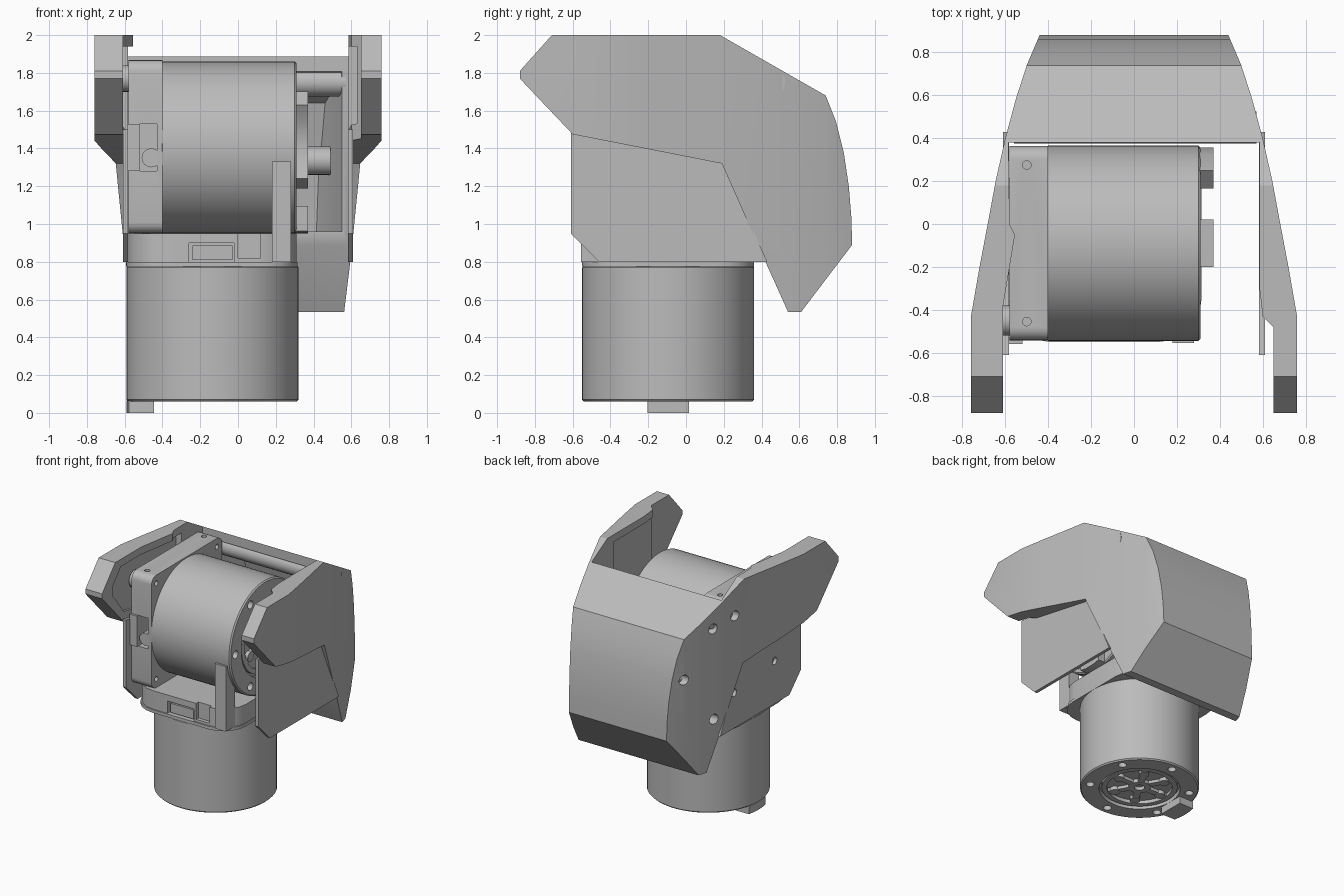
import bpy, bmesh, math
from mathutils import Matrix, Vector

if "Cube" in bpy.data.objects:
    bpy.data.objects.remove(bpy.data.objects["Cube"])

grey = bpy.data.materials.new("mid_grey")
grey.diffuse_color = (0.5, 0.5, 0.5, 1)
grey.use_nodes = True
grey.node_tree.nodes["Principled BSDF"].inputs["Base Color"].default_value = grey.diffuse_color


def finish(name, bm):
    bmesh.ops.remove_doubles(bm, verts=bm.verts, dist=1e-5)
    bmesh.ops.recalc_face_normals(bm, faces=bm.faces)
    me = bpy.data.meshes.new(name)
    bm.to_mesh(me)
    bm.free()
    me.materials.append(grey)
    ob = bpy.data.objects.new(name, me)
    bpy.context.collection.objects.link(ob)
    return ob


def prism(name, pts, axis, a, b):
    """Extrude a 2D outline along an axis: x takes (y, z), y takes (x, z), z takes (x, y)."""
    put = {'x': lambda p, t: (t, p[0], p[1]), 'y': lambda p, t: (p[0], t, p[1]),
           'z': lambda p, t: (p[0], p[1], t)}[axis]
    bm = bmesh.new()
    lo = [bm.verts.new(put(p, a)) for p in pts]
    hi = [bm.verts.new(put(p, b)) for p in pts]
    bm.faces.new(lo)
    bm.faces.new(hi)
    for i in range(len(pts)):
        j = (i + 1) % len(pts)
        bm.faces.new((lo[i], lo[j], hi[j], hi[i]))
    return finish(name, bm)


def box(name, x0, x1, y0, y1, z0, z1):
    return prism(name, [(x0, y0), (x1, y0), (x1, y1), (x0, y1)], 'z', z0, z1)


def rod(name, axis, cu, cv, r, a, b, n=24):
    pts = [(cu + r * math.cos(2 * math.pi * i / n), cv + r * math.sin(2 * math.pi * i / n)) for i in range(n)]
    return prism(name, pts, axis, a, b)


def lathe(name, profile, n=72):
    bm = bmesh.new()
    vs = [bm.verts.new((r, 0, z)) for r, z in profile]
    es = [bm.edges.new(e) for e in zip(vs, vs[1:])]
    bmesh.ops.spin(bm, geom=vs + es, cent=(0, 0, 0), axis=(0, 0, 1), angle=2 * math.pi, steps=n)
    return finish(name, bm)


def rounded(u0, u1, v0, v1, r, n=5):
    pts = []
    for cu, cv, q in ((u1 - r, v1 - r, 0), (u0 + r, v1 - r, 1), (u0 + r, v0 + r, 2), (u1 - r, v0 + r, 3)):
        for i in range(n + 1):
            t = (q + i / n) * math.pi / 2
            pts.append((cu + r * math.cos(t), cv + r * math.sin(t)))
    return pts


def boolean(ob, cutter, op='DIFFERENCE'):
    m = ob.modifiers.new("cut", 'BOOLEAN')
    m.operation, m.object, m.solver = op, cutter, 'EXACT'
    bpy.context.view_layer.objects.active = ob
    bpy.ops.object.modifier_apply(modifier=m.name)
    bpy.data.objects.remove(cutter)


# --- cover: side profile intersected with the tapered plan outline
side = [(-0.6, 1.475), (-0.88, 1.77), (-0.88, 1.81), (-0.71, 2.0), (0.18, 2.0), (0.74, 1.68),
        (0.795, 1.54), (0.835, 1.38), (0.862, 1.2), (0.875, 1.04), (0.88, 0.89), (0.61, 0.535),
        (0.54, 0.535), (0.38, 0.89), (0.19, 1.32)]
half = [(0.44, 0.88), (0.5, 0.74), (0.55, 0.585), (0.6, 0.4), (0.645, 0.2), (0.682, 0),
        (0.72, -0.2), (0.76, -0.43), (0.76, -0.9)]


def plan(inset):
    h = [(x - inset, y) for x, y in half]
    return h + [(-x, y) for x, y in reversed(h)]


cover = prism("cover", side, 'x', -0.9, 0.9)
boolean(cover, prism("plan", plan(0), 'z', 0.4, 2.2), 'INTERSECT')
# gap between the arms
gap = [(0.65, -1), (0.65, -0.48), (0.6, -0.43), (0.585, -0.3), (0.585, 0.38), (-0.585, 0.38),
       (-0.58, 0), (-0.555, -0.05), (-0.61, -0.38), (-0.61, -1)]
boolean(cover, prism("gap", gap, 'z', 0.4, 2.2))
# hollow behind the motors
hollow = prism("hollow", [(0.3, 0.96), (0.3, 1.84), (0.4, 1.8), (0.69, 1.64), (0.78, 1.3), (0.81, 0.96)],
               'x', -0.9, 0.9)
boolean(hollow, prism("hollow_plan", plan(0.055), 'z', 0.4, 2.2), 'INTERSECT')
boolean(cover, hollow)
# recesses inside the arms
recess = [(-0.6, 1.56), (-0.74, 1.74), (-0.74, 1.82), (-0.64, 1.94), (0.1, 1.94), (0.1, 1.42)]
boolean(cover, prism("recess", recess, 'x', -0.63, 0.63))
# screw holes on the left flank
for y, z, r in ((0.48, 1.69, 0.04), (0.27, 1.73, 0.04), (0.74, 1.35, 0.04), (0.47, 0.95, 0.04)):
    boolean(cover, rod("hole", 'x', y, z, r, -0.9, -0.4, 20))

# --- inner side panels below the arms
panel = [(-0.61, 1.5), (-0.61, 0.95), (-0.46, 0.8), (0.43, 0.8), (0.38, 0.91), (0.2, 1.36)]
for nm, a, b in (("left_panel", -0.61, -0.583), ("right_panel", 0.583, 0.61)):
    p = prism(nm, panel, 'x', a, b)
    if a < 0:
        for y, z in ((-0.27, 1.15), (0.25, 1.09)):
            boolean(p, rod("hole", 'x', y, z, 0.03, -0.7, -0.5, 16))

# --- spacer posts
rod("upper_spacer", 'x', 0.45, 1.75, 0.075, -0.56, 0.57)
rod("rear_spacer", 'x', 0.62, 1.335, 0.075, -0.49, 0.49)
rod("arm_pin", 'x', -0.45, 1.77, 0.07, -0.62, -0.57)


# --- motors: drum with a recessed, spoked face and a rim tab
def motor(prefix, height, mat):
    drum = lathe(prefix + "_motor", [(0, height), (0.445, height), (0.455, height - 0.01), (0.455, 0.01),
                                     (0.445, 0), (0.31, 0), (0.31, 0.04), (0, 0.04)])
    for i in range(6):
        t = math.radians(30 + 60 * i)
        boolean(drum, rod("screw_hole", 'z', 0.385 * math.cos(t), 0.385 * math.sin(t), 0.032, -0.1, 0.06, 16))
    parts = [drum]
    parts.append(lathe(prefix + "_hub", [(0.04, 0.05), (0.04, 0.01), (0.085, 0.01), (0.085, 0.05)], 32))
    parts.append(lathe(prefix + "_rim", [(0.25, 0.05), (0.25, 0.012), (0.29, 0.012), (0.29, 0.05)], 48))
    for i in range(6):
        s = box(prefix + "_spoke", 0.07, 0.26, -0.025, 0.025, 0.015, 0.05)
        s.data.transform(Matrix.Rotation(math.radians(60 * i), 4, 'Z'))
        k = rod(prefix + "_boss", 'z', 0.2, 0, 0.04, 0.01, 0.05, 16)
        k.data.transform(Matrix.Rotation(math.radians(60 * i), 4, 'Z'))
        parts += [s, k]
    arc = [(-0.455 * math.cos(t), 0.455 * math.sin(t)) for t in (-0.24, -0.12, 0, 0.12, 0.24)]
    parts.append(prism(prefix + "_tab", [(-0.31, -0.11)] + arc + [(-0.31, 0.11)], 'z', -0.06, 0.005))
    for p in parts:
        p.data.transform(mat)


motor("lower", 0.72, Matrix.Translation((-0.135, -0.095, 0.06)))
motor("upper", 0.72, Matrix.Translation((0.31, -0.09, 1.405)) @ Matrix.Rotation(-math.pi / 2, 4, 'Y'))
# curved rim piece on the upper motor face
outer = [(-0.09 + 0.45 * math.cos(t), 1.405 + 0.45 * math.sin(t)) for t in (-0.5, -0.2, 0.1, 0.4, 0.72)]
inner = [(-0.09 + 0.34 * math.cos(t), 1.405 + 0.34 * math.sin(t)) for t in (0.72, 0.4, 0.1, -0.2, -0.5)]
prism("upper_rim_piece", outer + inner, 'x', 0.305, 0.37)

# --- mount plate beside the upper motor, with connector pocket and screw holes
mount = prism("upper_mount", rounded(-0.543, 0.363, 0.95, 1.868, 0.06), 'x', -0.58, -0.4)
boolean(mount, box("pocket", -0.52, -0.43, -0.6, -0.42, 1.28, 1.53))
for y in (-0.455, 0.275):
    boolean(mount, rod("hole", 'z', -0.5, y, 0.02, 1.8, 1.95, 16))
for y, z in ((-0.48, 1.02), (-0.48, 1.8), (0.3, 1.8), (0.3, 1.02)):
    boolean(mount, rod("hole", 'x', y, z, 0.02, -0.46, -0.3, 16))
rod("connector_plug", 'y', -0.46, 1.35, 0.05, -0.54, -0.42)
box("connector_cover", -0.585, -0.52, -0.56, -0.53, 1.28, 1.53)

# --- mount above the lower motor
prism("lower_flange", rounded(-0.59, 0.315, -0.55, 0.36, 0.2), 'z', 0.775, 0.8)
base = prism("lower_mount", rounded(-0.585, 0.31, -0.54, 0.35, 0.2), 'z', 0.8, 0.95)
boolean(base, box("pocket", -0.26, -0.02, -0.6, -0.46, 0.8, 0.9))
boolean(base, box("notch", 0.0, 0.12, -0.6, -0.51, 0.82, 0.96))
box("lower_connector", -0.24, -0.03, -0.53, -0.44, 0.81, 0.885)
box("front_column", 0.18, 0.28, -0.555, -0.44, 0.8, 1.33)
rod("column_screw", 'z', 0.23, -0.45, 0.045, 0.78, 0.95)

# --- smooth curved surfaces, keep the edges sharp
bpy.ops.object.select_all(action='SELECT')
bpy.context.view_layer.objects.active = cover
bpy.ops.object.shade_smooth_by_angle(angle=math.radians(25))
